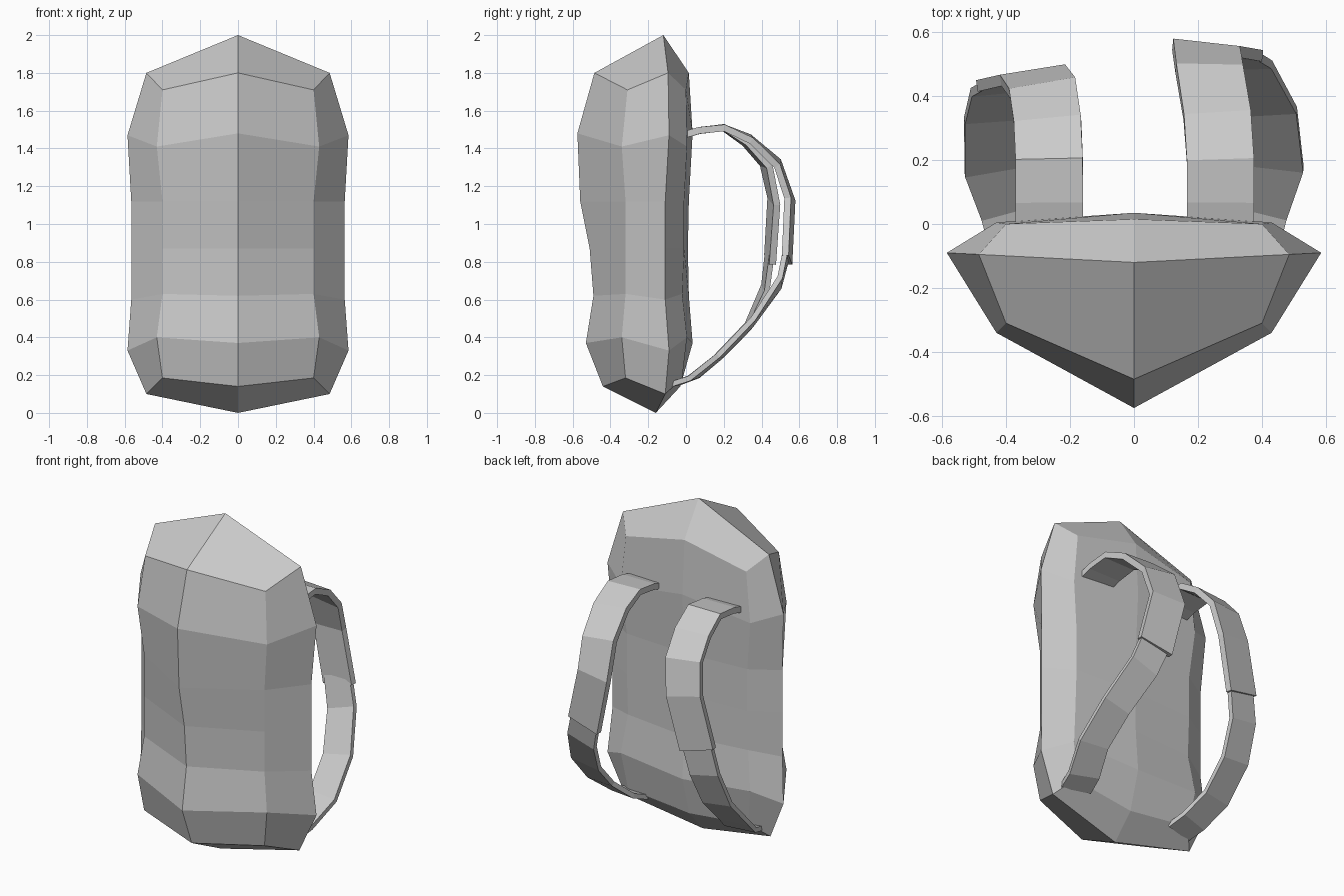
import bpy, bmesh
from math import cos, sin
from mathutils import Vector

if "Cube" in bpy.data.objects:
    bpy.data.objects.remove(bpy.data.objects["Cube"])


def finish(name, bm):
    bmesh.ops.recalc_face_normals(bm, faces=bm.faces)
    mesh = bpy.data.meshes.new(name)
    bm.to_mesh(mesh)
    bm.free()
    obj = bpy.data.objects.new(name, mesh)
    bpy.context.collection.objects.link(obj)
    return obj


# Pack body: half shell of vertical profiles (front centre to back centre)
CORNER_X = (.40, .43, .40, .40, .40, .43, .40)
SIDE_X = (.485, .585, .565, .565, .565, .585, .485)
CENTRE_Z = (1.80, 1.48, 1.12, .87, .62, .37, .14)
CORNER_Z = (1.71, 1.41, 1.12, .87, .63, .40, .185)
SIDE_Z = (1.80, 1.47, 1.12, .87, .60, .33, .10)
profiles = [
    ((0,) * 7, (-.485, -.575, -.56, -.51, -.49, -.53, -.44), CENTRE_Z),
    (CORNER_X, (-.31, -.34, -.32, -.32, -.32, -.34, -.32), CORNER_Z),
    (SIDE_X, (-.095, -.09, -.11, -.11, -.11, -.09, -.11), SIDE_Z),
    (CORNER_X, (0, .005, -.01, -.01, -.02, .005, -.02), CORNER_Z),
    ((0,) * 7, (.015, .035, .015, .01, .015, .035, -.03), CENTRE_Z),
]
bm = bmesh.new()
cols = [[bm.verts.new(p) for p in zip(*prof)] for prof in profiles]
for a, b in zip(cols, cols[1:]):
    for i in range(6):
        bm.faces.new((a[i], b[i], b[i + 1], a[i + 1]))
# Peaked lid and pointed base
for apex, row in (((0, -.12, 2.0), 0), ((0, -.16, 0), 6)):
    tip = bm.verts.new(apex)
    for k in (0, 2):
        bm.faces.new((tip, cols[k][row], cols[k + 1][row], cols[k + 2][row]))
body = finish("pack_body", bm)
mirror = body.modifiers.new("Mirror", 'MIRROR')
mirror.use_clip = True


# Straps: flat band swept along a path
def band(name, path, width, thick, yaw):
    pts = [Vector(p) for p in path]
    bm = bmesh.new()
    rings = []
    for i, p in enumerate(pts):
        before = (p - pts[i - 1]).normalized() if i else Vector()
        after = (pts[i + 1] - p).normalized() if i < len(pts) - 1 else Vector()
        t = (before + after).normalized()
        turn = yaw * min(1, i / 4) if path[0][2] > 1 else yaw
        d = Vector((cos(turn), sin(turn), 0))
        d = (d - t * d.dot(t)).normalized()
        n = t.cross(d)
        w, h = d * width / 2, n * thick / 2
        rings.append([bm.verts.new(q) for q in (p - w - h, p + w - h, p + w + h, p - w + h)])
    for a, b in zip(rings, rings[1:]):
        for k in range(4):
            j = (k + 1) % 4
            bm.faces.new((a[k], a[j], b[j], b[k]))
    bm.faces.new(rings[0])
    bm.faces.new(rings[-1])
    return finish(name, bm)


band("right_upper_strap",
     [(.27, 0, 1.475), (.27, .07, 1.495), (.27, .20, 1.51), (.26, .34, 1.45),
      (.235, .485, 1.32), (.225, .55, 1.13), (.30, .535, .81)], .21, .036, -.1)
band("right_lower_strap",
     [(.29, .535, .86), (.345, .495, .69), (.42, .35, .48),
      (.44, .18, .305), (.39, .04, .19), (.365, -.06, .155)], .18, .028, -.1)
band("left_upper_strap",
     [(-.265, 0, 1.475), (-.265, .07, 1.495), (-.265, .20, 1.51), (-.27, .32, 1.43),
      (-.285, .425, 1.31), (-.315, .465, 1.12), (-.39, .445, .81)], .21, .036, .14)
band("left_lower_strap",
     [(-.38, .445, .86), (-.42, .42, .66), (-.44, .33, .46),
      (-.44, .17, .295), (-.39, .04, .19), (-.365, -.06, .155)], .18, .028, .14)
